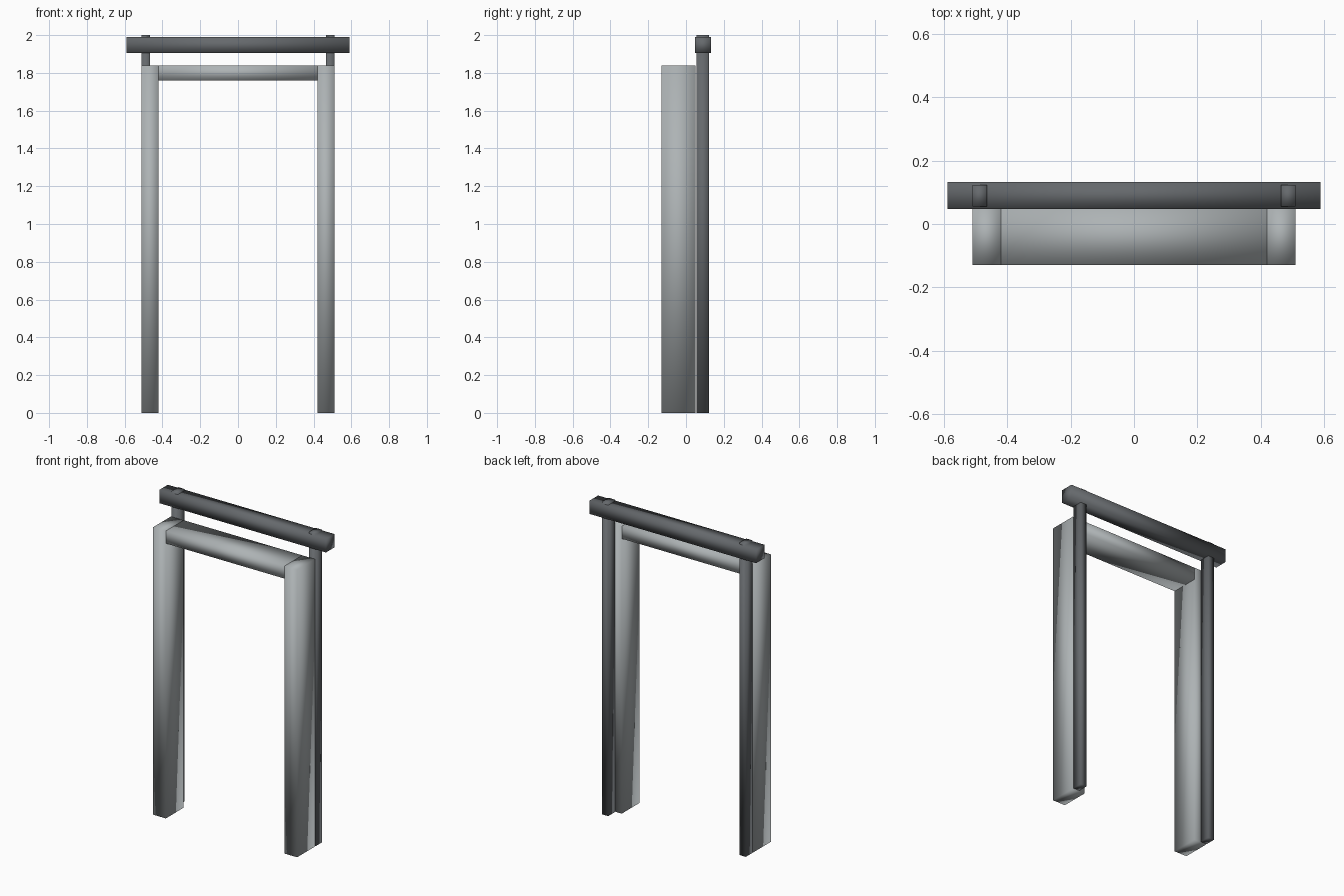
import bpy
import bmesh
from mathutils import Vector

old = bpy.data.objects.get("Cube")
if old:
    bpy.data.objects.remove(old, do_unlink=True)


def flat_material(name, colour):
    mat = bpy.data.materials.new(name)
    mat.use_nodes = True
    mat.diffuse_color = colour
    mat.node_tree.nodes["Principled BSDF"].inputs["Base Color"].default_value = colour
    return mat


def soft_box(name, low, high, mat):
    """Box between two corners, shaded smooth all over."""
    low, high = Vector(low), Vector(high)
    bm = bmesh.new()
    bmesh.ops.create_cube(bm, size=1)
    bmesh.ops.scale(bm, vec=high - low, verts=bm.verts)
    bmesh.ops.translate(bm, vec=(low + high) / 2, verts=bm.verts)
    for face in bm.faces:
        face.smooth = True
    mesh = bpy.data.meshes.new(name)
    bm.to_mesh(mesh)
    bm.free()
    mesh.materials.append(mat)
    obj = bpy.data.objects.new(name, mesh)
    bpy.context.collection.objects.link(obj)
    return obj


light_grey = flat_material("light grey", (0.42, 0.45, 0.46, 1))
dark_grey = flat_material("dark grey", (0.13, 0.14, 0.15, 1))

OUTER, INNER = 0.51, 0.42
FRONT, BACK = -0.13, 0.05
FRAME_TOP = 1.84

# Door frame jambs and the slim posts behind them
for side, sign in (("left", 1), ("right", -1)):
    def span(a, b):
        return sorted((sign * a, sign * b))

    x0, x1 = span(INNER, OUTER)
    soft_box(side + "_jamb", (x0, FRONT, 0), (x1, BACK, FRAME_TOP), light_grey)
    x0, x1 = span(0.465, OUTER)
    soft_box(side + "_post", (x0, BACK + 0.005, 0), (x1, 0.123, 2), dark_grey)

# Lintel between the jambs
soft_box("lintel", (-INNER, FRONT, 1.76), (INNER, BACK, FRAME_TOP), light_grey)

# Crossbeam carried by the posts
soft_box("crossbeam", (-0.59, 0.047, 1.905), (0.59, 0.133, 1.99), dark_grey)
